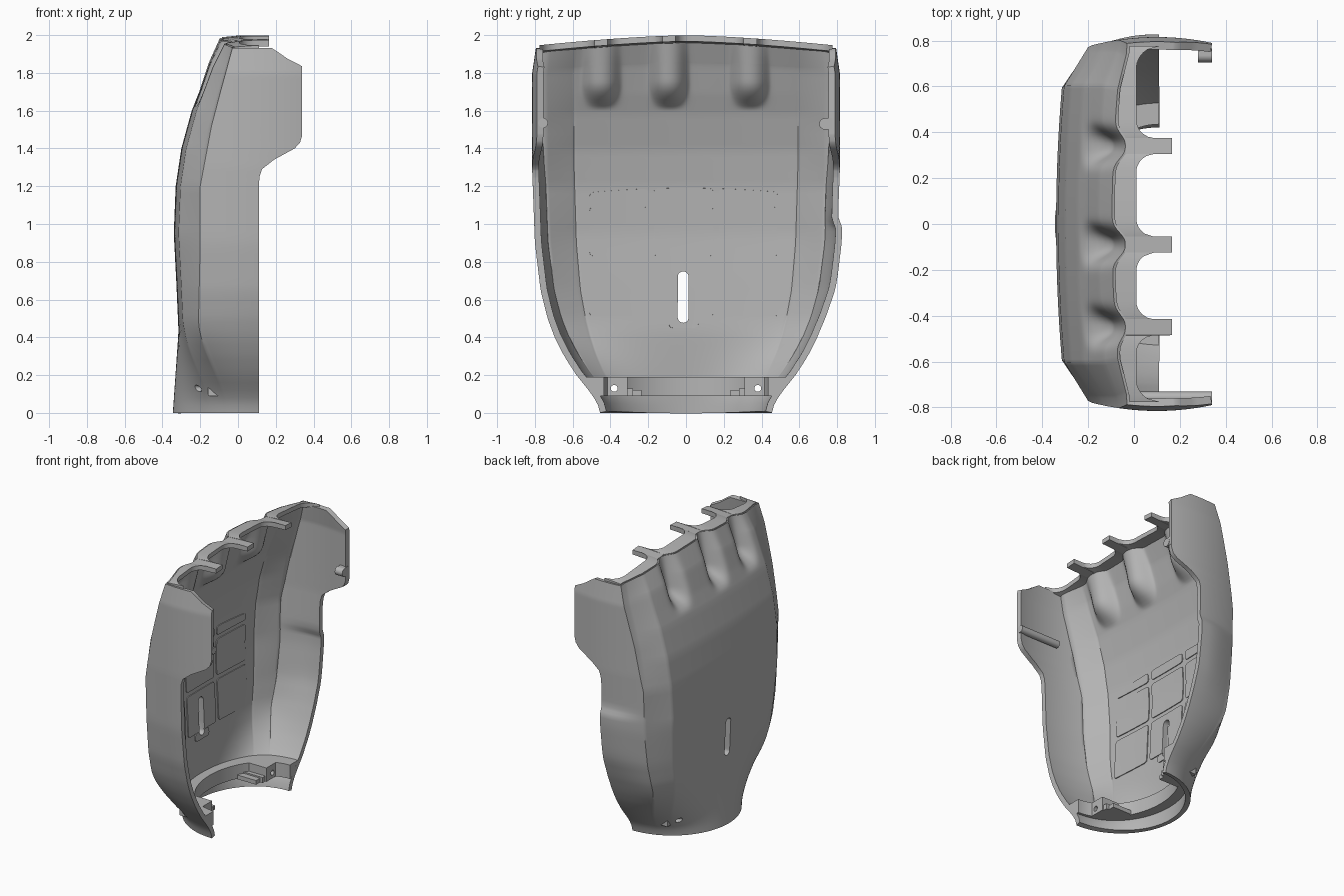
import bpy, bmesh, math

cube = bpy.data.objects.get("Cube")
if cube:
    bpy.data.objects.remove(cube, do_unlink=True)

grey = bpy.data.materials.new("plain grey")
grey.use_nodes = True
grey.diffuse_color = (0.46, 0.46, 0.46, 1)
grey.node_tree.nodes["Principled BSDF"].inputs["Base Color"].default_value = (0.46, 0.46, 0.46, 1)

WALL = 0.035
TABS = (0.34, -0.09, -0.45)
# Height-based profiles: (z, value)
WIDTH = [(0, .455), (.05, .468), (.1, .5), (.2, .58), (.3, .645), (.4, .695), (.5, .733), (.65, .77), (.9, .8),
         (1.3, .815), (1.8, .815), (1.94, .795)]
BACK = [(0, -.345), (.43, -.315), (.7, -.327), (.95, -.34), (1.2, -.33), (1.4, -.3), (1.6, -.245), (1.83, -.155), (1.97, -.08)]
SIDE = [(0, -.22), (.9, -.2), (1.2, -.2), (1.52, -.14), (1.94, -.03)]
FRONT = [(0, .11), (1.2, .11), (1.25, .114), (1.29, .127), (1.34, .19), (1.4, .30), (1.43, .328), (1.47, .34),
         (1.84, .34), (1.88, .265), (1.92, .21), (1.94, .18)]


def look(table, z):
    for (a, p), (b, q) in zip(table, table[1:]):
        if z <= b:
            return p + (q - p) * max(0, z - a) / (b - a)
    return table[-1][1]


def smooth(a, b, v):
    t = min(1, max(0, (v - a) / (b - a)))
    return t * t * (3 - 2 * t)


def fillet(r, d):
    """Rise of a quarter-round corner of radius r at distance d into it."""
    return r - math.sqrt(max(0, r * r - d * d))


def top_z(y):
    return 1.985 - 0.055 * min(1, abs(y) / 0.8) ** 1.5


def point(u, z):
    """Outer shell surface: u runs from -1 to 1 around the section."""
    a, s = abs(u), (1 if u >= 0 else -1)
    w, b, f, side = (look(t, z) for t in (WIDTH, BACK, FRONT, SIDE))
    ye, e = 0.74 * w, b + 0.025
    if a < 0.6:
        k = a / 0.6
        x, y = b + (e - b) * k * k, ye * k
    elif a < 0.75:
        k = (a - 0.6) / 0.15
        x, y = e + (side - e) * k, ye + (w - 0.04 - ye) * k
    else:
        x = side + (f - side) * (a - 0.75) / 0.25
        y = w - 0.04 * min(1, ((x - 0.1) / 0.3) ** 2)
    # round wrist fades into the faceted body
    k = smooth(0, 0.5, z)
    ang = a * math.pi / 2
    x = x * k + (f - (f - b) * math.cos(ang)) * (1 - k)
    y = s * (y * k + w * math.sin(ang) * (1 - k))
    # grooves between the fingers
    g = max(math.exp(-abs((y - t) / 0.066) ** 2.5) for t in TABS) * smooth(1.62, 1.75, z)
    floor = -0.03 - 0.26 * (1.97 - z)
    x += max(0, floor - x) * g
    # thumb bulge
    if u > 0:
        y += 0.024 * smooth(.4, .75, z) * (1 - smooth(.97, 1.05, z)) * smooth(.7, .95, u)
    return x, y


def at_y(y, z):
    lo, hi = -1, 1
    for _ in range(30):
        mid = (lo + hi) / 2
        lo, hi = (mid, hi) if point(mid, z)[1] < y else (lo, mid)
    return point(lo, z)[0]


def finish(name, rows, thick=0.0, closed=False):
    """Skin a grid of points, or sweep closed loops; thicken if asked."""
    bm = bmesh.new()
    vs = [[bm.verts.new(p) for p in r] for r in rows]
    for r, q in zip(vs, vs[1:]):
        n = len(r)
        for j in range(n if closed else n - 1):
            k = (j + 1) % n
            bm.faces.new((r[j], q[j], q[k], r[k]))
    if closed:
        bm.faces.new(vs[0])
        bm.faces.new(vs[-1])
        bmesh.ops.recalc_face_normals(bm, faces=bm.faces)
    me = bpy.data.meshes.new(name)
    bm.to_mesh(me)
    bm.free()
    ob = bpy.data.objects.new(name, me)
    bpy.context.collection.objects.link(ob)
    me.materials.append(grey)
    if thick:
        m = ob.modifiers.new("thickness", 'SOLIDIFY')
        m.thickness, m.offset = thick, -1
    return ob


def rod(name, x0, x1, y, z, r, stretch=0.0):
    """Cylinder along x, optionally stretched to a slot shape."""
    ring = [(math.cos(i * math.pi / 12 + .01), math.sin(i * math.pi / 12 + .01)) for i in range(24)]
    return finish(name, [[(x, y + r * c, z + r * s + math.copysign(stretch, s)) for c, s in ring]
                         for x in (x0, x1)], closed=True)


def box(name, x0, x1, y0, y1, z0, z1):
    return finish(name, [[(x, y, z) for y, z in ((y0, z0), (y1, z0), (y1, z1), (y0, z1))]
                         for x in (x0, x1)], closed=True)


# Main shell
zs = sorted({round(i * 0.04, 3) for i in range(41)} | {1.6 + i * 0.017 for i in range(20)}
            | {p[0] for p in FRONT} | {.98, 1.0, 1.02, 1.04})
us = [i / 80 for i in range(-80, 81)]
rows = []
for z in zs:
    row = []
    for u in us:
        x, y = point(u, z)
        row.append((x, y, z + max(0, (z - 1.7) / 0.24) * (top_z(y) - 1.94)))
    rows.append(row)
shell = finish("palm_shell", rows, WALL)


# Top flange with finger tabs
def flange_front(y, inside):
    f = 0.01
    for t in TABS:
        d = abs(y - t)
        if d < 0.036 and inside:
            return 0.165
        if d < 0.115:
            f = 0.01 + fillet(0.08, 0.115 - max(d, 0.035))
    d = 0.775 - abs(y)
    if d < 0.1:
        f = 0.01 + fillet(0.1, 0.1 - max(0, d))
    return f


ys = [(-0.775 + 1.55 * i / 110, False) for i in range(111)]
ys = [p for p in ys if all(abs(p[0] - t) > 0.037 for t in TABS)]
for t in TABS:
    ys += [(t + s * d, ins) for s in (-1, 1) for d, ins in ((.0352, False), (.035, True))]
ys.sort()
flange = []
for y, ins in ys:
    x0, x1, z = at_y(y, 1.94) + 0.01, flange_front(y, ins), top_z(y) + 0.004
    flange.append([(x0, y, z), (x1, y, z + .01), (x1, y, z - .022), (x0, y, z - .032)])
finish("finger_flange", flange, closed=True)

# Wrist shelf
shelf_rows = []
for i in range(-40, 41):
    u = i / 40
    ang = u * math.pi / 2
    xi, yi = 0.11 - 0.34 * math.cos(ang), 0.435 * math.sin(ang)
    loop = []
    for z in (0.09, 0.19):
        x, y = point(u, z)
        k = 1 - 0.015 / math.hypot(x - .11, y)
        loop.append((.11 + (x - .11) * k, y * k, z))
    shelf_rows.append(loop + [(xi, yi, .19), (xi, yi, .09)])
solids = [shell, finish("wrist_shelf", shelf_rows, closed=True)]

# Screw blocks and stepped feet beside the wrist opening
for s in (-1, 1):
    solids.append(box("screw_block", -.16, .01, s * .31, s * .44, .09, .19))
    box("wrist_step", -.16, .0, s * .28, s * .315, .09, .13)
    box("wrist_tooth", -.17, -.02, s * .235, s * .285, .09, .12)


# Inner panels, rounded plates that follow the wall
def plate(name, y0, y1, z0, z1, r=0.02, bow=0.0):
    cols = [y0 + r * k for k in (0, .1, .4, 1)]
    cols += [y0 + r + (y1 - y0 - 2 * r) * k / 8 for k in range(1, 8)]
    cols += [y1 - r * k for k in (1, .4, .1, 0)]
    grid = []
    for y in cols:
        cut = fillet(r, max(0, r - min(y - y0, y1 - y)))
        lo, hi = z0 + cut, z1 - cut - bow * y * y
        heights = [lo + (hi - lo) * k / 6 for k in range(7)]
        grid.append([(at_y(y, z) + WALL + 0.006, y, z) for z in heights])
    return finish(name, grid, 0.009)


for y0, y1 in ((-.51, -.2), (-.17, .145), (.175, .485)):
    for z0, z1, bow in ((.51, .80, 0), (.83, 1.09, 0), (1.12, 1.19, .09)):
        solids.append(plate("inner_panel", y0, y1, z0, z1, bow=bow))
solids.append(plate("inner_panel_tail", -.09, .065, .45, .508))

# Side wall fixings
rod("left_boss", .28, .34, .735, 1.53, .03)
box("left_boss_lug", .285, .338, .735, .775, 1.5, 1.56)
rod("right_tube", .02, .34, -.757, 1.535, .026)

# Slot and screw holes
cutters = [rod("slot_cutter", -.6, .0, -.015, .613, .029, .107)]
cutters += [rod("hole_cutter", -.6, .3, s * .38, .13, .018) for s in (-1, 1)]
for c in cutters:
    c.hide_render = True
for ob in solids:
    for c in cutters:
        m = ob.modifiers.new("cut", 'BOOLEAN')
        m.operation, m.solver, m.object = 'DIFFERENCE', 'EXACT', c

# Apply modifiers, shade, and drop the cutters
for ob in [o for o in bpy.context.collection.objects if o.type == 'MESH' and grey.name in o.data.materials]:
    bpy.ops.object.select_all(action='DESELECT')
    ob.select_set(True)
    bpy.context.view_layer.objects.active = ob
    for m in list(ob.modifiers):
        bpy.ops.object.modifier_apply(modifier=m.name)
    bpy.ops.object.shade_smooth_by_angle(angle=math.radians(40))
for c in cutters:
    bpy.data.objects.remove(c, do_unlink=True)
